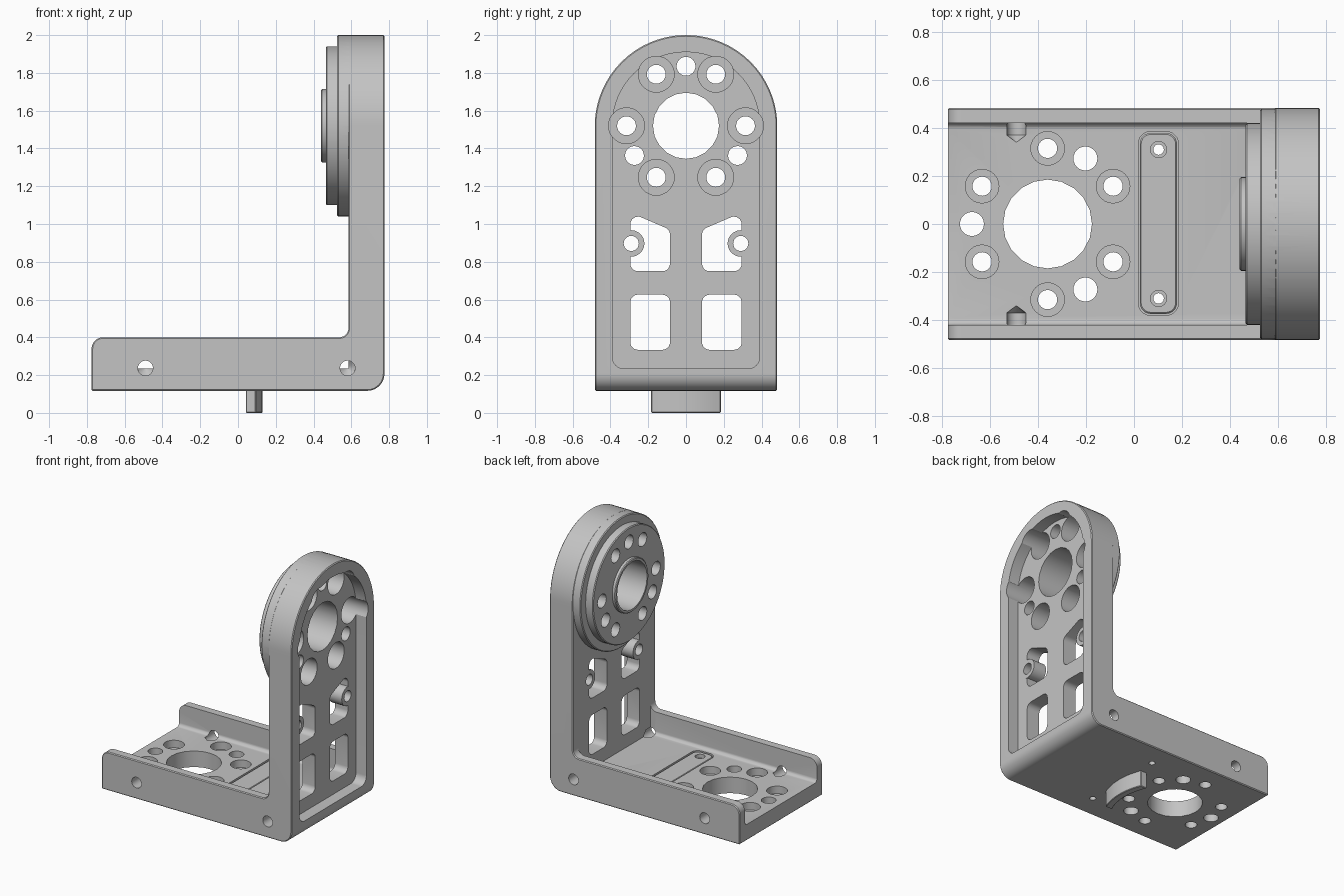
import bpy, bmesh, math
from mathutils import Vector

if "Cube" in bpy.data.objects:
    bpy.data.objects.remove(bpy.data.objects["Cube"])

metal = bpy.data.materials.new("grey metal")
metal.use_nodes = True
GREY = (0.55, 0.55, 0.55, 1)
metal.diffuse_color = GREY
metal.node_tree.nodes["Principled BSDF"].inputs["Base Color"].default_value = GREY


def rounded(corners, radii, steps=10):
    """Outline with each corner replaced by an arc."""
    pts = [Vector(c) for c in corners]
    out = []
    for i, p in enumerate(pts):
        r = radii[i] if isinstance(radii, (list, tuple)) else radii
        if r == 0:
            out.append(p)
            continue
        d1 = (pts[i - 1] - p).normalized()
        d2 = (pts[(i + 1) % len(pts)] - p).normalized()
        half = d1.angle(d2) / 2
        t = r / math.tan(half)
        c = p + (d1 + d2).normalized() * r / math.sin(half)
        n = max(4, steps if r < 0.2 else steps * 2)
        for k in range(n + 1):
            v = (p + d1 * t - c).lerp(p + d2 * t - c, k / n)
            out.append(c + v.normalized() * r)
    return out


def rect(u0, u1, v0, v1):
    return [(u0, v0), (u1, v0), (u1, v1), (u0, v1)]


def circle(u, v, r, n=24):
    return [(u + r * math.cos(2 * math.pi * k / n),
             v + r * math.sin(2 * math.pi * k / n)) for k in range(n)]


def prism(name, pts, axis, a, b, tip=1.0):
    """Extrude an outline along an axis from a to b; tip scales the far end."""
    place = {"x": lambda u, v, w: (w, u, v),
             "y": lambda u, v, w: (u, w, v),
             "z": lambda u, v, w: (u, v, w)}[axis]
    pts = [Vector(p) for p in pts]
    mid = sum(pts, Vector((0, 0))) / len(pts)
    bm = bmesh.new()
    low = [bm.verts.new(place(p.x, p.y, a)) for p in pts]
    high = [bm.verts.new(place(*(mid + (p - mid) * tip), b)) for p in pts]
    bm.faces.new(low)
    bm.faces.new(high)
    for i in range(len(pts)):
        j = (i + 1) % len(pts)
        bm.faces.new((low[i], low[j], high[j], high[i]))
    bmesh.ops.recalc_face_normals(bm, faces=bm.faces)
    mesh = bpy.data.meshes.new(name)
    bm.to_mesh(mesh)
    bm.free()
    mesh.materials.append(metal)
    ob = bpy.data.objects.new(name, mesh)
    bpy.context.collection.objects.link(ob)
    return ob


def apply(ob, mod):
    bpy.context.view_layer.objects.active = ob
    bpy.ops.object.modifier_apply(modifier=mod.name)


def combine(ob, tool, op):
    mod = ob.modifiers.new("combine", "BOOLEAN")
    mod.operation, mod.object, mod.solver = op, tool, "EXACT"
    apply(ob, mod)
    bpy.data.objects.remove(tool)


def cut(ob, pts, axis, a, b, tip=1.0):
    combine(ob, prism("cutter", pts, axis, a, b, tip), "DIFFERENCE")


def chamfer(ob, width):
    mod = ob.modifiers.new("chamfer", "BEVEL")
    mod.width, mod.segments = width, 1
    mod.limit_method, mod.angle_limit = "ANGLE", math.radians(35)
    apply(ob, mod)


def ring(u, v, radius, start, count, step):
    """Positions round a bolt circle, angles in degrees."""
    return [(u + radius * math.cos(math.radians(start + k * step)),
             v + radius * math.sin(math.radians(start + k * step))) for k in range(count)]


# L-shaped body trimmed by an arched outline
FACE, BACK, FLOOR, HUB, HALF, BASE = 0.585, 0.775, 0.235, 1.52, 0.483, 0.117
side = rounded([(-BACK, BASE), (BACK, BASE), (BACK, 2.05), (FACE, 2.05), (FACE, 0.4), (-BACK, 0.4)],
               [0, 0.09, 0, 0, 0.05, 0.06])
body = prism("bracket_body", side, "y", -0.6, 0.6)
arch = rounded([(-HALF, 0), (HALF, 0), (HALF, 2), (-HALF, 2)], [0, 0, HALF - 0.001, HALF - 0.001])
combine(body, prism("arch", arch, "x", -1, 1), "INTERSECT")
chamfer(body, 0.006)

# Channel between the base side walls
cut(body, rounded(rect(-0.42, 0.42, FLOOR, 0.8), [0.025, 0.025, 0, 0], 4), "x", -0.9, FACE)

# Stepped hub discs on the inner face of the upright
for radius, start, end in [(0.48, 0.525, 0.65), (0.42, 0.465, 0.6), (0.195, 0.44, 0.55)]:
    disc = prism("disc", circle(0, HUB, radius, 64), "x", start, end)
    chamfer(disc, 0.006)
    combine(body, disc, "UNION")

# Pocket in the outer face of the upright
pocket = rounded([(-0.39, FLOOR), (0.39, FLOOR), (0.39, 1.91), (-0.39, 1.91)],
                 [0.06, 0.06, 0.389, 0.389])
cut(body, pocket, "x", 0.69, 0.9)

# Weight-saving windows and threaded bosses
for s in (-1, 1):
    lower = rect(s * 0.085, s * 0.295, 0.334, 0.626)
    upper = [(s * 0.085, 0.75), (s * 0.295, 0.75), (s * 0.295, 1.06), (s * 0.085, 0.97)]
    for window in (lower, upper):
        cut(body, rounded(window, 0.04, 5), "x", 0.5, 0.75)
    combine(body, prism("boss", circle(s * 0.29, 0.897, 0.07), "x", 0.587, 0.692), "UNION")
    cut(body, circle(s * 0.29, 0.897, 0.04), "x", 0.5, 0.75)

# Hub bore, deep counterbored bolt holes and pin holes
cut(body, circle(0, HUB, 0.175, 20), "x", 0.3, 0.9)
for u, v in ring(0, HUB, 0.315, 0, 6, 60):
    cut(body, circle(u, v, 0.05), "x", 0.3, 0.9)
    cut(body, circle(u, v, 0.095, 28), "x", 0.54, 0.9)
for u, v in ring(0, HUB, 0.315, 90, 3, 120):
    cut(body, circle(u, v, 0.05), "x", 0.3, 0.9)

# The same hole pattern in the base
CX = -0.36
cut(body, circle(CX, 0, 0.185, 20), "z", 0, 0.4)
for u, v in ring(CX, 0, 0.315, 30, 6, 60):
    cut(body, circle(u, v, 0.04), "z", 0, 0.4)
    cut(body, circle(u, v, 0.07), "z", 0.18, 0.4)
for u, v in ring(CX, 0, 0.315, 60, 3, 120):
    cut(body, circle(u, v, 0.05), "z", 0, 0.4)

# Blind drilled holes with pointed ends in the side walls
for s in (-1, 1):
    for x in (-0.49, 0.58):
        drill = circle(x, FLOOR + 0.002, 0.04, 20)
        cut(body, drill, "y", s * 0.6, s * 0.37)
        cut(body, drill, "y", s * 0.3701, s * 0.34, 0.02)

# Recess with a screwed-in key insert
cut(body, rounded(rect(0.018, 0.185, -0.38, 0.385), 0.05, 5), "z", 0.175, 0.4)
insert = prism("key_insert", rounded(rect(0.024, 0.179, -0.374, 0.379), 0.045, 5), "z", 0.17, 0.232)
chamfer(insert, 0.006)
for s in (-1, 1):
    for part in (body, insert):
        cut(part, circle(0.1025, s * 0.31, 0.022, 16), "z", 0, 0.4)
    cut(insert, circle(0.1025, s * 0.31, 0.034, 16), "z", 0.205, 0.4)

# Curved locating key under the base
outer = [(CX + 0.49 * math.cos(t), 0.49 * math.sin(t)) for t in [0.385 * k / 6 for k in range(-6, 7)]]
inner = [(CX + 0.44 * math.cos(t), 0.44 * math.sin(t)) for t in [0.43 * k / 6 for k in range(6, -7, -1)]]
key = prism("locating_key", outer + inner, "z", 0, 0.2)
chamfer(key, 0.004)

# Smooth round surfaces, keep edges sharp
for ob in (body, insert, key):
    bpy.ops.object.select_all(action="DESELECT")
    ob.select_set(True)
    bpy.context.view_layer.objects.active = ob
    bpy.ops.object.shade_smooth_by_angle(angle=math.radians(30))
